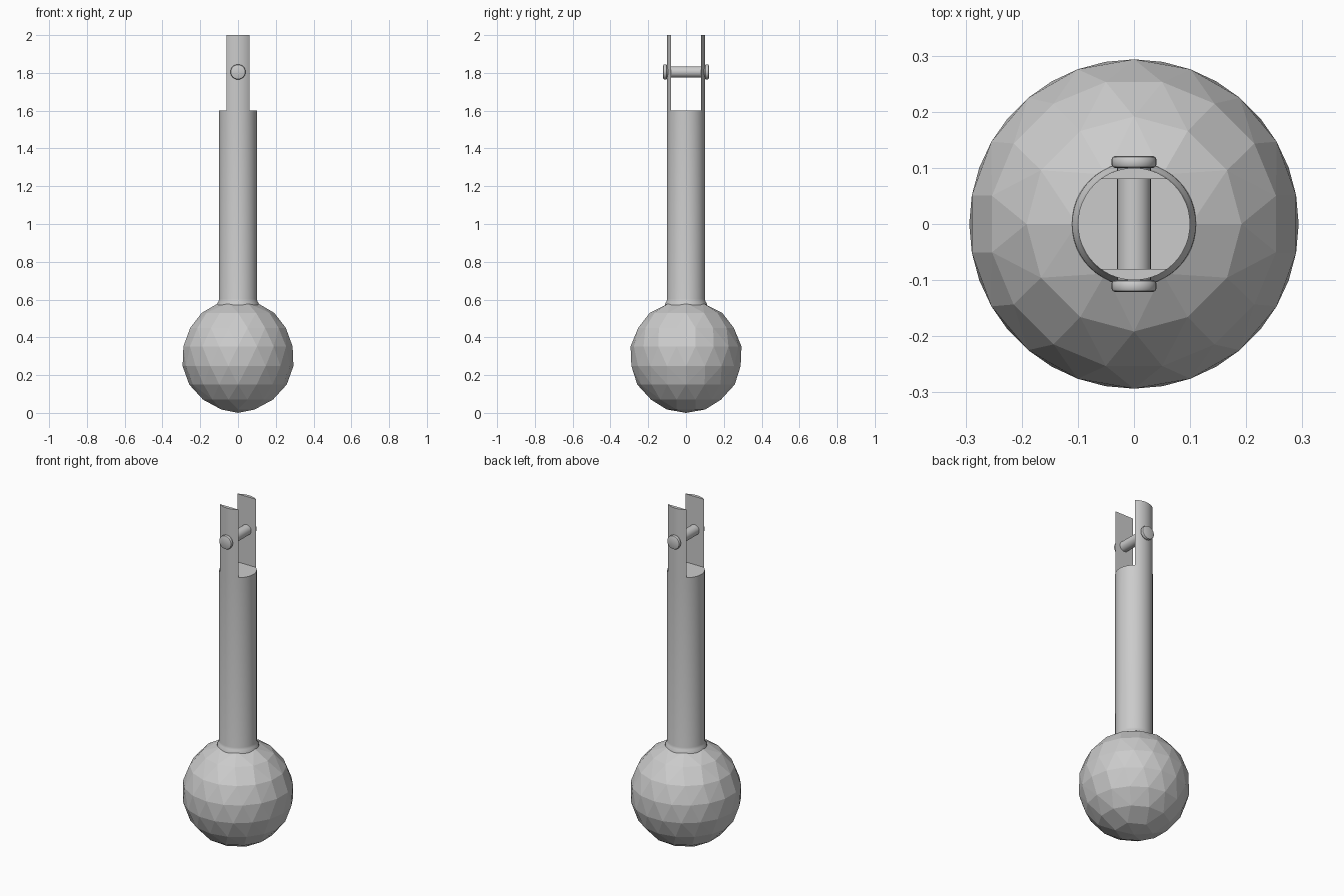
import bpy, bmesh
from math import sin, cos, pi, radians, asin

if "Cube" in bpy.data.objects:
    bpy.data.objects.remove(bpy.data.objects["Cube"])


def make(name, bm, smooth=True):
    bmesh.ops.recalc_face_normals(bm, faces=bm.faces[:])
    mesh = bpy.data.meshes.new(name)
    bm.to_mesh(mesh)
    bm.free()
    ob = bpy.data.objects.new(name, mesh)
    bpy.context.collection.objects.link(ob)
    if smooth:
        bpy.ops.object.select_all(action='DESELECT')
        ob.select_set(True)
        bpy.context.view_layer.objects.active = ob
        bpy.ops.object.shade_smooth_by_angle(angle=radians(30))
    return ob


def lathe(name, profile, sides):
    """Capped solid of revolution about z from (radius, height) pairs."""
    bm = bmesh.new()
    rings = [[bm.verts.new((r * cos(2 * pi * i / sides), r * sin(2 * pi * i / sides), z))
              for i in range(sides)] for r, z in profile]
    for a, b in zip(rings, rings[1:]):
        for i in range(sides):
            j = (i + 1) % sides
            bm.faces.new((a[i], a[j], b[j], b[i]))
    bm.faces.new(rings[0][::-1])
    bm.faces.new(rings[-1])
    return make(name, bm)


# Faceted ball: staggered rings 20 degrees apart, fewer points near the poles
R = 0.298
bm = bmesh.new()
for k in range(10):
    polar = k * pi / 9
    n = max(1, round(18 * sin(polar)))
    turn = pi / 2 + (pi / n if k % 2 else 0)
    for i in range(n):
        a = turn + 2 * pi * i / n
        bm.verts.new((R * sin(polar) * cos(a), R * sin(polar) * sin(a), 0.3 + 0.3 * cos(polar)))
bmesh.ops.convex_hull(bm, input=bm.verts[:])
make("ball", bm, smooth=False)

# Rod with a small collar where it meets the ball
lathe("rod", [(0.112, 0.56), (0.11, 0.58), (0.103, 0.59), (0.1, 0.603), (0.1, 1.6)], 48)

# Two fork prongs, each a circular-segment slice of the rod
half = asin(0.6)
for side, name in ((-1, "front_prong"), (1, "back_prong")):
    bm = bmesh.new()
    pts = []
    for i in range(13):
        a = -half + 2 * half * i / 12
        pts.append((0.1 * sin(a), side * 0.1 * cos(a)))
    low = bm.faces.new([bm.verts.new((x, y, 1.59)) for x, y in pts])
    top = bmesh.ops.extrude_face_region(bm, geom=[low], use_keep_orig=True)
    for v in top["geom"]:
        if isinstance(v, bmesh.types.BMVert):
            v.co.z = 2.0
    make(name, bm)

# Cross pin with a rounded head on each end
pin = lathe("cross_pin", [(0.034, -0.121), (0.038, -0.119), (0.04, -0.115), (0.04, -0.106),
                          (0.038, -0.102), (0.034, -0.1), (0.03, -0.1), (0.03, 0.1), (0.034, 0.1),
                          (0.038, 0.102), (0.04, 0.106), (0.04, 0.115), (0.038, 0.119),
                          (0.034, 0.121)], 32)
pin.rotation_euler = (pi / 2, 0, 0)
pin.location = (0, 0, 1.805)
